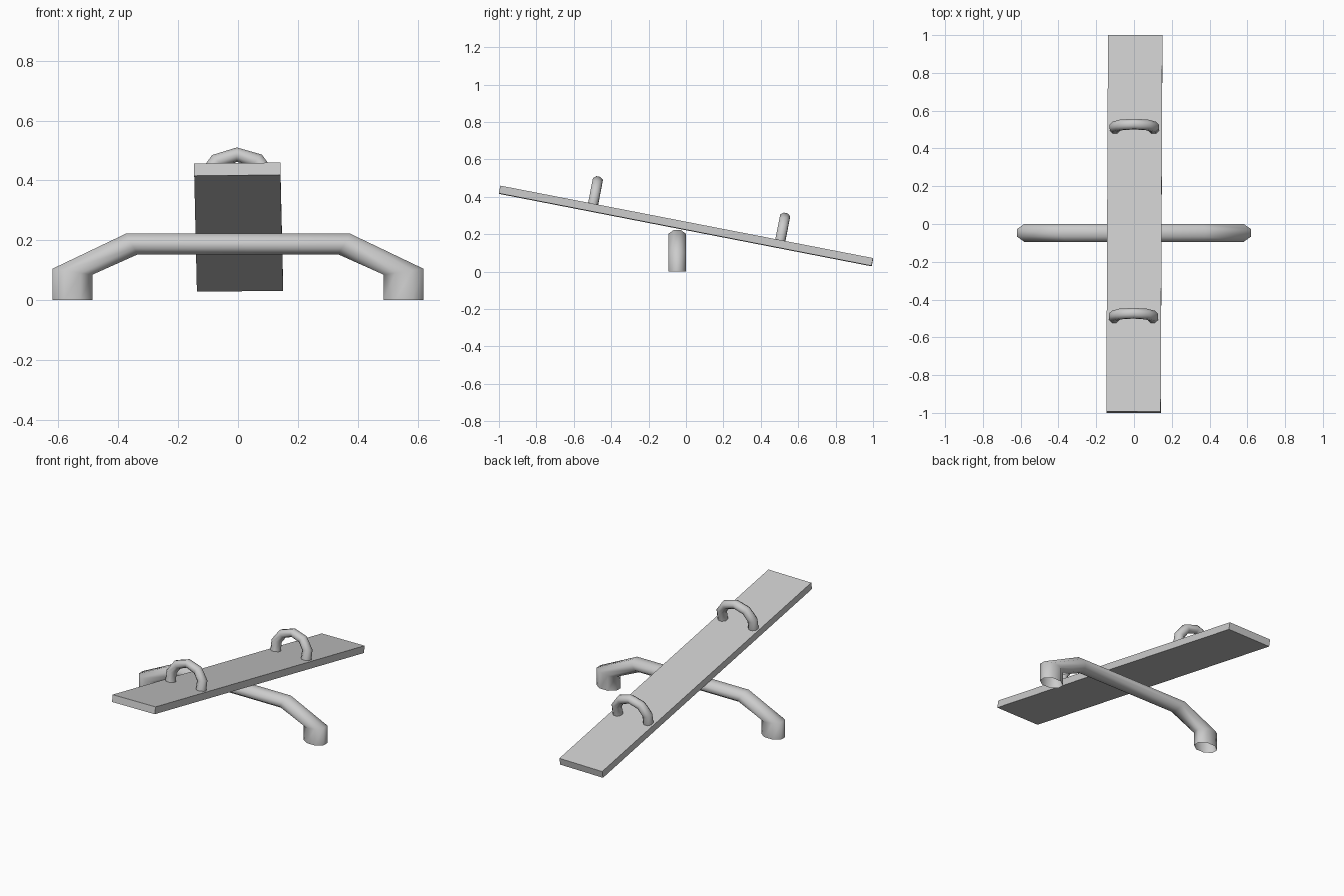
import bpy, bmesh, math
from mathutils import Matrix, Vector

cube = bpy.data.objects.get("Cube")
if cube:
    bpy.data.objects.remove(cube)

# One grey paint for everything
grey = bpy.data.materials.new("plain grey")
grey.use_nodes = True
grey.diffuse_color = (0.6, 0.6, 0.6, 1)
grey.node_tree.nodes["Principled BSDF"].inputs["Base Color"].default_value = (0.6, 0.6, 0.6, 1)


def finish(name, bm, matrix, smooth):
    mesh = bpy.data.meshes.new(name)
    bmesh.ops.recalc_face_normals(bm, faces=bm.faces)
    for face in bm.faces:
        face.smooth = smooth
    bm.to_mesh(mesh)
    bm.free()
    mesh.materials.append(grey)
    obj = bpy.data.objects.new(name, mesh)
    bpy.context.collection.objects.link(obj)
    obj.matrix_world = matrix
    return obj


def tube(name, half_path, depth, matrix, sides=8):
    """Open tube through (outer, inner) point pairs in XZ, mirrored across x = 0."""
    mirrored = [[(-x, z) for x, z in pair] for pair in reversed(half_path) if pair[0][0] > 0]
    bm = bmesh.new()
    rings = []
    for outer, inner in half_path + mirrored:
        o, i = Vector((outer[0], 0, outer[1])), Vector((inner[0], 0, inner[1]))
        ring = []
        for k in range(sides):
            a = 2 * math.pi * (k + 0.5) / sides
            flat = math.cos(math.pi / sides)
            p = (o + i) / 2 + (o - i) / 2 * math.cos(a) / flat
            p.y = depth * math.sin(a) / flat
            ring.append(bm.verts.new(p))
        rings.append(ring)
    for a, b in zip(rings, rings[1:]):
        for k in range(sides):
            n = (k + 1) % sides
            bm.faces.new((a[k], a[n], b[n], b[k]))
    return finish(name, bm, matrix, True)


# Bent support bar
tube("support_bar", [((0.62, 0), (0.487, 0)),
                     ((0.62, 0.105), (0.487, 0.085)),
                     ((0.375, 0.222), (0.335, 0.153))],
     0.047, Matrix.Translation((0, -0.047, 0)))

# Tilted plank
tilt = (Matrix.Translation((0.002, 0, 0.244)) @ Matrix.Rotation(-0.0045, 4, 'Z')
        @ Matrix.Rotation(math.radians(-11), 4, 'X') @ Matrix.Rotation(-0.01, 4, 'Y'))
bm = bmesh.new()
bmesh.ops.create_cube(bm, size=1, matrix=Matrix.Diagonal((0.288, 2.03, 0.042, 1)))
finish("plank", bm, tilt, False)

# Arched handles standing on the plank
arch = [((0.13, 0), (0.075, 0)),
        ((0.13, 0.06), (0.077, 0.05)),
        ((0.083, 0.125), (0.052, 0.086)),
        ((0, 0.15), (0, 0.105))]
for name, y in (("front_handle", -0.51), ("back_handle", 0.51)):
    tube(name, arch, 0.027, tilt @ Matrix.Translation((-0.002, y, 0.02)))
